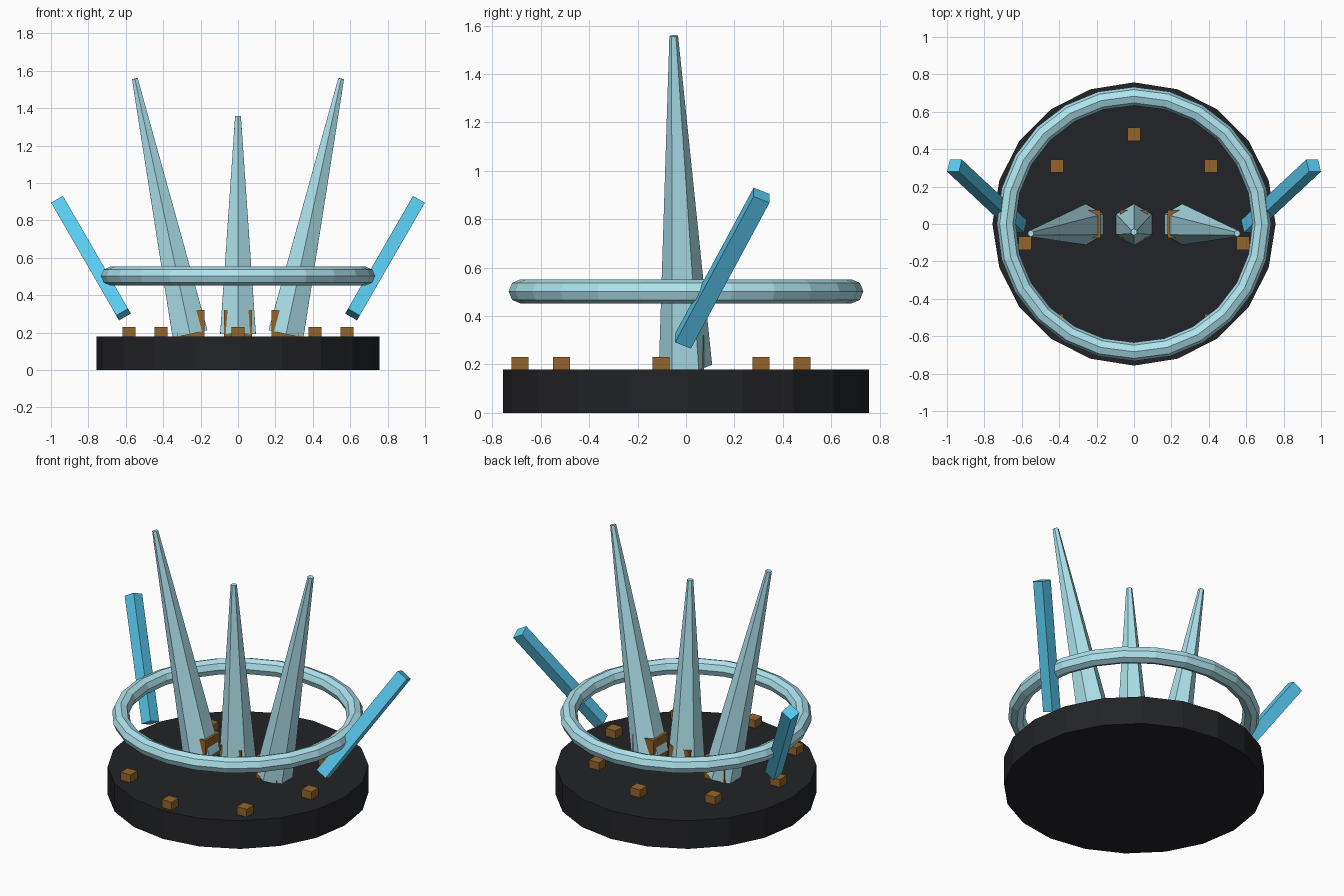
import bpy
from math import radians, sin, cos, pi
from mathutils import Euler, Vector

if "Cube" in bpy.data.objects:
    bpy.data.objects.remove(bpy.data.objects["Cube"])


def material(name, rgb):
    m = bpy.data.materials.new(name)
    m.diffuse_color = (*rgb, 1)
    m.use_nodes = True
    m.node_tree.nodes["Principled BSDF"].inputs["Base Color"].default_value = m.diffuse_color
    return m


DARK = material("dark_base", (0.016, 0.017, 0.020))
ICE = material("pale_ice", (0.43, 0.78, 0.86))
BLUE = material("bright_blue", (0.10, 0.60, 0.88))
COPPER = material("copper", (0.30, 0.13, 0.025))


def finish(name, mat):
    ob = bpy.context.object
    ob.name = name
    ob.data.materials.append(mat)
    return ob


def box(name, loc, size, mat, rot=(0, 0, 0)):
    bpy.ops.mesh.primitive_cube_add(size=1, location=loc, rotation=rot)
    ob = finish(name, mat)
    ob.scale = size
    return ob


def spike(name, x, length, lean):
    # Six-sided taper whose wide end is centred just above the base
    rot = Euler((radians(2), lean, 0))
    axis = rot.to_matrix() @ Vector((0, 0, 1))
    centre = Vector((x, -0.002, 0.195)) + axis * length / 2
    bpy.ops.mesh.primitive_cone_add(vertices=6, radius1=0.11, radius2=0.018,
                                    depth=length, location=centre, rotation=rot)
    finish(name, ICE)


# Round base
bpy.ops.mesh.primitive_cylinder_add(vertices=20, radius=0.757, depth=0.18,
                                    location=(0, 0, 0.09))
finish("base", DARK)

# Floating ring
bpy.ops.mesh.primitive_torus_add(major_segments=24, minor_segments=8,
                                 major_radius=0.683, minor_radius=0.05,
                                 location=(0, 0, 0.502))
finish("ring", ICE)

# Three spikes, each rooted in a copper socket block
for name, x, length, lean in (("left", -0.257, 1.395, radians(-12.2)),
                              ("centre", 0, 1.163, 0),
                              ("right", 0.257, 1.395, radians(12.2))):
    spike(name + "_spike", x, length, lean)
    box(name + "_socket", (x * 0.98, 0, 0.245), (0.148, 0.148, 0.15), COPPER)

# Ring of studs, set slightly toward the front
for i in range(8):
    a = i * pi / 4
    box(f"stud_{i + 1}", (0.583 * cos(a), -0.103 + 0.583 * sin(a), 0.195),
        (0.07, 0.07, 0.07), COPPER)

# Leaning side bars
for name, s in (("left", -1), ("right", 1)):
    box(name + "_bar", (0.786 * s, 0.15, 0.598), (0.073, 0.072, 0.768), BLUE,
        (radians(-25), radians(30) * s, 0))
